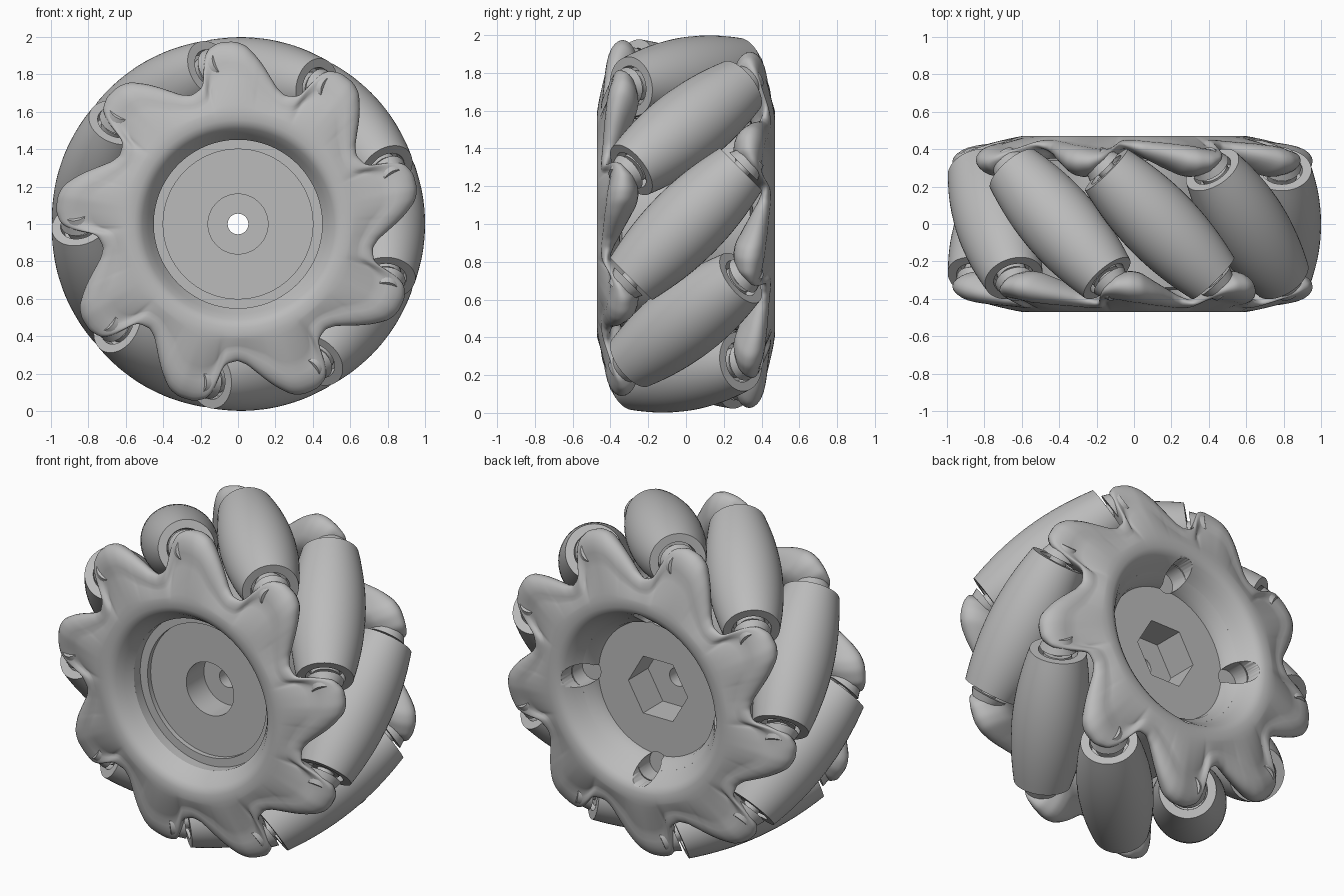
import bpy, bmesh
from math import sin, cos, pi, radians, sqrt
from mathutils import Matrix, Vector

cube = bpy.data.objects.get("Cube")
if cube:
    bpy.data.objects.remove(cube)

CENTRE = Vector((0, 0, 1))
COUNT = 9            # rollers
PITCH = 360 / COUNT
AXLE_R = 0.79        # distance of roller axles from the wheel axis
HALF = 0.41          # half length of a roller

grey = bpy.data.materials.new("plain grey")
grey.use_nodes = True
grey.diffuse_color = (0.5, 0.5, 0.5, 1)
grey.node_tree.nodes["Principled BSDF"].inputs["Base Color"].default_value = (0.5, 0.5, 0.5, 1)


def shade(ob, angle):
    bpy.ops.object.select_all(action='DESELECT')
    ob.select_set(True)
    bpy.context.view_layer.objects.active = ob
    bpy.ops.object.shade_smooth_by_angle(angle=radians(angle))


def finish(name, bm, smooth=35):
    bmesh.ops.recalc_face_normals(bm, faces=bm.faces)
    mesh = bpy.data.meshes.new(name)
    bm.to_mesh(mesh)
    bm.free()
    mesh.materials.append(grey)
    ob = bpy.data.objects.new(name, mesh)
    bpy.context.collection.objects.link(ob)
    shade(ob, smooth)
    return ob


def skin(bm, rings):
    """Join closed rings into a closed loop of quads."""
    rows = [[bm.verts.new(p) for p in ring] for ring in rings]
    for i, a in enumerate(rows):
        b = rows[(i + 1) % len(rows)]
        for j in range(len(a)):
            k = (j + 1) % len(a)
            bm.faces.new((a[j], a[k], b[k], b[j]))


def lathe(name, profile, origin, axis, segs):
    """Spin a closed (radius, along) profile around an axis."""
    frame = Vector(axis).to_track_quat('Z', 'Y').to_matrix()
    rings = []
    for i in range(segs):
        a = 2 * pi * i / segs
        rings.append([origin + frame @ Vector((r * cos(a), r * sin(a), s)) for r, s in profile])
    bm = bmesh.new()
    skin(bm, rings)
    return finish(name, bm)


def rod(name, radius, start, end, tip=None):
    """Round bar, tapered when a tip radius is given."""
    start, end = Vector(start), Vector(end)
    bm = bmesh.new()
    turn = (end - start).to_track_quat('Z', 'Y').to_matrix().to_4x4()
    bmesh.ops.create_cone(bm, cap_ends=True, segments=24, radius1=radius,
                          radius2=radius if tip is None else tip, depth=(end - start).length,
                          matrix=Matrix.Translation((start + end) / 2) @ turn)
    return finish(name, bm)


# Hub: barrel, front recess with step and counterbore, tapered rear recess
hub = lathe("hub", [
    (0.055, -0.1), (0.16, -0.1), (0.16, -0.27), (0.40, -0.27), (0.40, -0.3),
    (0.45, -0.3), (0.45, -0.36), (0.56, -0.34), (0.56, 0.34), (0.45, 0.36),
    (0.41, 0.31), (0.40, 0.27), (0.055, 0.27),
], CENTRE, (0, 1, 0), 180)

# Flange outline over one pitch: angle, outer radius, inner face, outer face
LOBE = [(-36.5, .77, -.40, -.445), (-34, .745, -.40, -.45), (-30, .73, -.38, -.45),
        (-26, .755, -.355, -.445), (-22, .81, -.33, -.44), (-17, .89, -.295, -.435),
        (-12.5, .955, -.26, -.425), (-9, .975, -.25, -.42), (-4, .975, -.26, -.405),
        (0, .945, -.31, -.40), (2.4, .87, -.35, -.42), (3.5, .77, -.40, -.445)]
LIP = [(.45, -.36), (.48, -.405), (.51, -.445), (.53, -.46), (.555, -.469)]


def lobe_at(angle):
    angle = (angle + 36.5) % PITCH - 36.5
    for a, b in zip(LOBE, LOBE[1:]):
        if angle <= b[0]:
            f = (angle - a[0]) / (b[0] - a[0])
            return [p + f * (q - p) for p, q in zip(a[1:], b[1:])]
    return LOBE[-1][1:]


def flange_section(outer, back, front):
    """Closed (radius, y) section: lip, sloped face, rounded rim, inner face."""
    rim = min(0.15, (outer - 0.6) * 0.55)
    neck = outer - rim
    pts = list(LIP)
    for i in range(7):
        f = i / 6
        pts.append((0.6 + (neck - 0.6) * f, -0.47 + (front + 0.47) * f ** 1.2))
    mid, half = (front + back) / 2, (back - front) / 2
    for i in range(1, 13):
        a = pi * i / 12
        pts.append((neck + rim * sin(a), mid - half * cos(a)))
    for i in range(1, 5):
        f = i / 4
        ease = f * f * (3 - 2 * f)
        pts.append((neck + (0.58 - neck) * f, back + (-0.35 - back) * ease))
    return pts


def flange(name, flip):
    steps = 540
    table = [lobe_at(i * 360 / steps - 60) for i in range(steps)]
    for _ in range(3):
        table = [[(p + 2 * q + r) / 4 for p, q, r in
                  zip(table[i - 1], table[i], table[(i + 1) % steps])] for i in range(steps)]
    turn = Matrix.Rotation(pi if flip else 0, 3, 'X')
    rings = []
    for i, shape in enumerate(table):
        a = 2 * pi * i / steps
        rings.append([CENTRE + turn @ Vector((r * cos(a), y, r * sin(a)))
                      for r, y in flange_section(*shape)])
    bm = bmesh.new()
    skin(bm, rings)
    return finish(name, bm, 60)


flange("front_flange", False)
back_flange = flange("back_flange", True)

# Hexagonal socket and four screw pockets cut into the rear recess
bm = bmesh.new()
hexagon = bm.faces.new([bm.verts.new((0.2 * cos(i * pi / 3), 0.08, 1 + 0.2 * sin(i * pi / 3)))
                        for i in range(6)])
grown = bmesh.ops.extrude_face_region(bm, geom=[hexagon], use_keep_orig=True)["geom"]
bmesh.ops.translate(bm, vec=(0, 0.27, 0),
                    verts=[g for g in grown if isinstance(g, bmesh.types.BMVert)])
cuts = [(finish("socket_cutter", bm), [hub])]
for i in range(4):
    a = i * pi / 2
    x, z = 0.455 * cos(a), 1 + 0.455 * sin(a)
    cuts.append((rod("pocket_cutter", 0.07, (x, 0.25, z), (x, 0.6, z)), [hub, back_flange]))
for cutter, targets in cuts:
    cutter.hide_render = True
    for target in targets:
        bpy.context.view_layer.objects.active = target
        mod = target.modifiers.new("cut", 'BOOLEAN')
        mod.operation = 'DIFFERENCE'
        mod.solver = 'EXACT'
        mod.object = cutter
        bpy.ops.object.modifier_apply(modifier="cut")
    bpy.data.objects.remove(cutter)
shade(hub, 30)
shade(back_flange, 60)

# Rollers: barrels whose outer lines follow the wheel's rim
barrel = []
for i in range(17):
    s = HALF * (i / 8 - 1)
    barrel.append((1 - sqrt(AXLE_R ** 2 + s * s / 2), s))
roller_profile = ([(0.04, -0.35), (0.1, -0.35), (0.11, -HALF)] + barrel
                  + [(0.11, HALF), (0.1, 0.35), (0.04, 0.35)])

for n in range(COUNT):
    a = radians(n * PITCH)
    out = Vector((cos(a), 0, sin(a)))
    along = Vector((-sin(a), 1, cos(a))).normalized()
    place = CENTRE + out * AXLE_R
    lathe(f"roller_{n + 1}", roller_profile, place, along, 48)
    rod(f"axle_{n + 1}", 0.05, place - along * 0.45, place + along * 0.45)
    for side, word in ((-1, "front"), (1, "back")):
        step = along * side
        rod(f"{word}_washer_{n + 1}", 0.08, place + step * 0.36, place + step * 0.4)
        rod(f"{word}_lug_{n + 1}", 0.105, place + step * 0.43, place + step * 0.51, 0.07)
